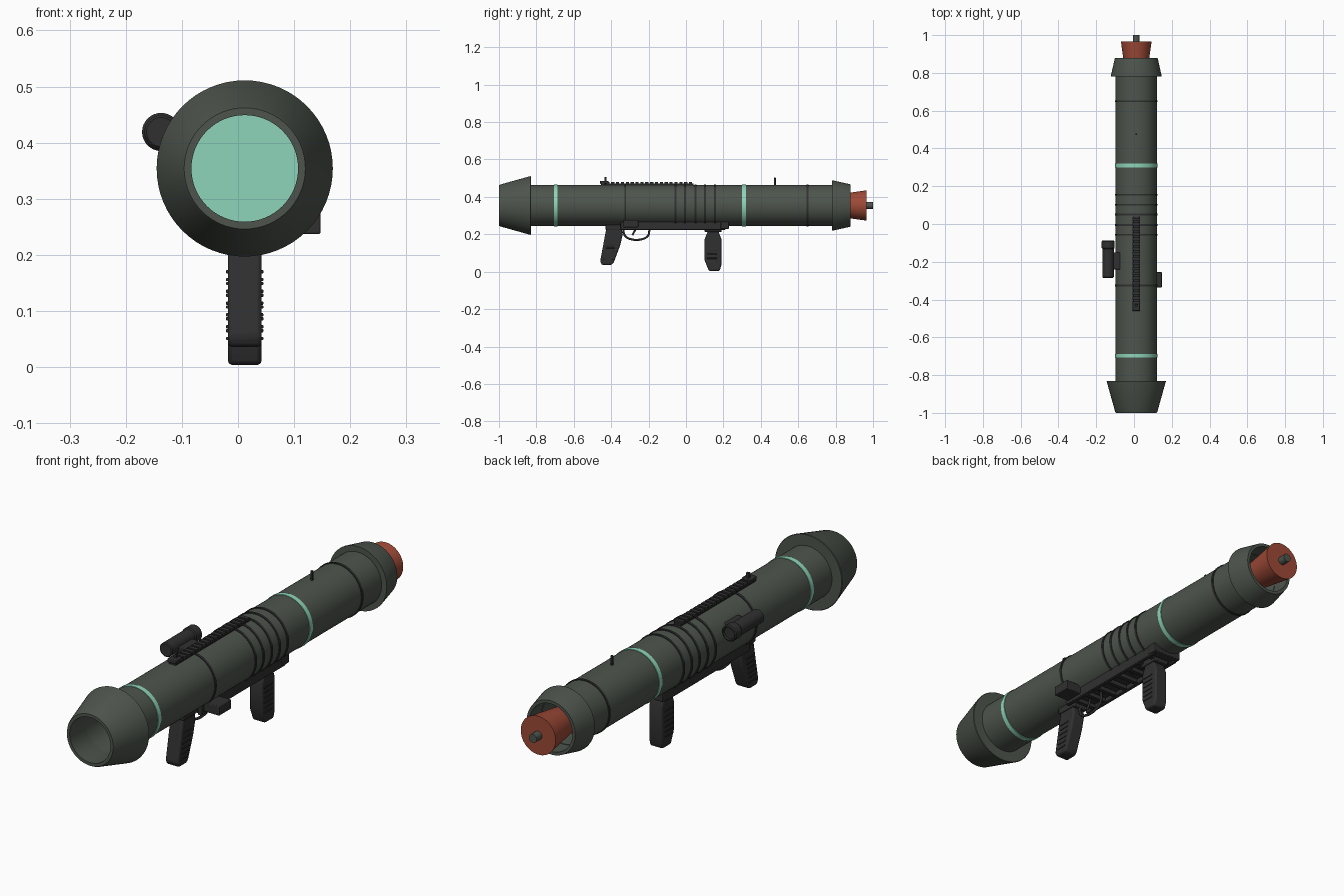
import bpy, bmesh, math
from mathutils import Vector

if "Cube" in bpy.data.objects:
    bpy.data.objects.remove(bpy.data.objects["Cube"])

CX, CZ = 0.012, 0.354   # tube axis


def material(name, rgb):
    m = bpy.data.materials.new(name)
    m.diffuse_color = (*rgb, 1)
    m.use_nodes = True
    m.node_tree.nodes["Principled BSDF"].inputs["Base Color"].default_value = m.diffuse_color
    return m


GREEN = material("olive grey", (0.075, 0.09, 0.073))
BLACK = material("charcoal", (0.03, 0.03, 0.031))
MINT = material("mint", (0.27, 0.66, 0.49))
RED = material("brick red", (0.34, 0.068, 0.038))


def finish(name, bm, mat, smooth=True, bevel=0):
    bmesh.ops.recalc_face_normals(bm, faces=bm.faces[:])
    me = bpy.data.meshes.new(name)
    bm.to_mesh(me)
    bm.free()
    me.materials.append(mat)
    ob = bpy.data.objects.new(name, me)
    bpy.context.collection.objects.link(ob)
    if bevel:
        b = ob.modifiers.new("bevel", 'BEVEL')
        b.width, b.segments = bevel, 2
    if smooth:
        bpy.ops.object.select_all(action='DESELECT')
        ob.select_set(True)
        bpy.context.view_layer.objects.active = ob
        bpy.ops.object.shade_smooth_by_angle(angle=math.radians(30))
    return ob


def lathe(name, profile, mat, closed=True, x=CX, z=CZ, n=64):
    """Turn a (y, radius) profile around an axis along y."""
    bm = bmesh.new()
    rings = []
    for y, r in profile:
        if r == 0:
            rings.append([bm.verts.new((x, y, z))] * n)
        else:
            rings.append([bm.verts.new((x + r * math.cos(2 * math.pi * i / n), y,
                                        z + r * math.sin(2 * math.pi * i / n))) for i in range(n)])
    pairs = list(zip(rings, rings[1:])) + ([(rings[-1], rings[0])] if closed else [])
    for a, b in pairs:
        for i in range(n):
            j = (i + 1) % n
            bm.faces.new(list(dict.fromkeys((a[i], a[j], b[j], b[i]))))
    return finish(name, bm, mat)


def solid(name, y0, y1, r0, r1, mat, **kw):
    return lathe(name, [(y0, 0), (y0, r0), (y1, r1), (y1, 0)], mat, closed=False, **kw)


def box(name, x, y, z, mat=BLACK, bevel=0.003):
    bm = bmesh.new()
    bmesh.ops.create_cube(bm, size=1)
    for v in bm.verts:
        v.co = Vector([(a + b) / 2 + c * (b - a) for (a, b), c in zip((x, y, z), v.co)])
    return finish(name, bm, mat, bevel=bevel)


def extrude_x(name, outline, half, mat=BLACK, bevel=0.007):
    """Side outline of (y, z) points made into a slab centred on the axis."""
    bm = bmesh.new()
    face = bm.faces.new([bm.verts.new((CX - half, y, z)) for y, z in outline])
    new = bmesh.ops.extrude_face_region(bm, geom=[face])["geom"]
    bmesh.ops.translate(bm, vec=(2 * half, 0, 0),
                        verts=[g for g in new if isinstance(g, bmesh.types.BMVert)])
    return finish(name, bm, mat, bevel=bevel)


def wire(name, points, radius, mat=BLACK):
    cu = bpy.data.curves.new(name, 'CURVE')
    cu.dimensions = '3D'
    cu.bevel_depth, cu.bevel_resolution = radius, 2
    cu.use_fill_caps = True
    s = cu.splines.new('POLY')
    s.points.add(len(points) - 1)
    for p, (y, z) in zip(s.points, points):
        p.co = (CX, y, z, 1)
    cu.materials.append(mat)
    ob = bpy.data.objects.new(name, cu)
    bpy.context.collection.objects.link(ob)
    return ob


# Hollow tube with flared muzzle and flared exhaust
lathe("tube", [(-0.90, 0.095), (-0.90, 0.11), (0.80, 0.11), (0.80, 0.098)], GREEN)
lathe("muzzle_flare", [(-1.0, 0.095), (-1.0, 0.108), (-0.993, 0.112), (-0.832, 0.157),
                       (-0.83, 0.155), (-0.83, 0.105), (-0.89, 0.095)], GREEN)
lathe("exhaust_flare", [(0.78, 0.10), (0.78, 0.134), (0.786, 0.134), (0.88, 0.113),
                        (0.88, 0.10)], GREEN)

# Mint bands, with the membrane inside the bore
for i, y in enumerate((-0.697, 0.31)):
    lathe(f"mint_band_{i}", [(y - 0.01, 0.108), (y - 0.01, 0.1125),
                             (y + 0.01, 0.1125), (y + 0.01, 0.108)], MINT)
solid("bore_membrane", -0.70, -0.69, 0.097, 0.097, MINT)

# Dark bands around the tube
for i, y in enumerate((-0.325, -0.057, -0.005, 0.05, 0.102, 0.155, 0.65)):
    lathe(f"dark_band_{i}", [(y - 0.005, 0.108), (y - 0.005, 0.1135),
                             (y + 0.005, 0.1135), (y + 0.005, 0.108)], BLACK)

# Rear plug
solid("exhaust_floor", 0.70, 0.71, 0.099, 0.099, GREEN)
solid("rear_plug", 0.71, 0.965, 0.045, 0.081, RED)
solid("plug_knob", 0.96, 1.0, 0.018, 0.018, GREEN, n=24)

# Top rail with teeth, front sight and rear post
box("top_rail", (CX - 0.016, CX + 0.016), (-0.455, 0.04), (0.455, 0.472), bevel=0.002)
for i in range(19):
    y = -0.452 + i * 0.026
    box(f"top_rail_tooth_{i}", (CX - 0.021, CX + 0.021), (y, y + 0.017), (0.468, 0.48), bevel=0)
box("front_sight_base", (CX - 0.02, CX + 0.02), (-0.46, -0.415), (0.47, 0.486))
box("front_sight", (CX - 0.007, CX + 0.007), (-0.437, -0.424), (0.48, 0.506), bevel=0.002)
box("rear_post", (CX - 0.005, CX + 0.005), (0.47, 0.48), (0.45, 0.503), bevel=0.002)

# Side scope
SX, SZ = -0.137, 0.419
lathe("scope", [(-0.285, 0), (-0.285, 0.026), (-0.281, 0.030), (-0.132, 0.030), (-0.127, 0.034),
                (-0.092, 0.034), (-0.087, 0.030), (-0.087, 0.026), (-0.095, 0.024), (-0.095, 0)],
      BLACK, closed=False, x=SX, z=SZ, n=32)
box("scope_mount", (-0.125, -0.07), (-0.24, -0.15), (0.398, 0.424))

# Lower rail: plate, side strips, cross bars, end blocks
box("lower_plate", (CX - 0.055, CX + 0.055), (-0.34, 0.22), (0.242, 0.268))
for side in (-1, 1):
    x = CX + side * 0.055
    box(f"lower_strip_{side}", (x - 0.009, x + 0.009), (-0.35, 0.21), (0.224, 0.272))
for i in range(8):
    y = -0.31 + i * 0.068
    box(f"cross_bar_{i}", (CX - 0.05, CX + 0.05), (y, y + 0.018), (0.224, 0.25), bevel=0.002)
box("rear_block", (CX - 0.066, CX + 0.066), (0.185, 0.23), (0.229, 0.282))
box("grip_base_front", (CX - 0.035, CX + 0.035), (-0.43, -0.33), (0.225, 0.255))
box("grip_base_rear", (CX - 0.035, CX + 0.035), (0.10, 0.19), (0.212, 0.245))
box("side_switch_block", (0.06, 0.147), (-0.335, -0.255), (0.237, 0.277))

# Grips with raised ribs
extrude_x("trigger_grip", [(-0.425, 0.238), (-0.345, 0.238), (-0.338, 0.20), (-0.352, 0.14),
                           (-0.388, 0.045), (-0.40, 0.036), (-0.45, 0.036), (-0.459, 0.055),
                           (-0.445, 0.13)], 0.03)
extrude_x("fore_grip", [(0.12, 0.225), (0.17, 0.225), (0.189, 0.175), (0.189, 0.035),
                        (0.18, 0.004), (0.122, 0.004), (0.10, 0.06), (0.10, 0.175)], 0.03)
for i in range(6):
    z = 0.065 + i * 0.021
    y = -0.452 + (z - 0.065) * 0.20
    box(f"trigger_grip_rib_{i}", (CX - 0.033, CX + 0.033), (y + 0.012, y + 0.058),
        (z - 0.003, z + 0.003), bevel=0.001)
    box(f"fore_grip_rib_{i}", (CX - 0.033, CX + 0.033), (0.112, 0.165),
        (z - 0.017, z - 0.011), bevel=0.001)

# Trigger guard and trigger
guard = [(-0.265 + 0.069 * math.cos(math.pi * k / 16), 0.222 - 0.052 * math.sin(math.pi * k / 16) ** 0.7)
         for k in range(17)]
wire("trigger_guard", [(-0.198, 0.245)] + guard + [(-0.334, 0.245)], 0.0055)
wire("trigger", [(-0.268, 0.24), (-0.272, 0.222), (-0.280, 0.208), (-0.287, 0.196)], 0.005)
